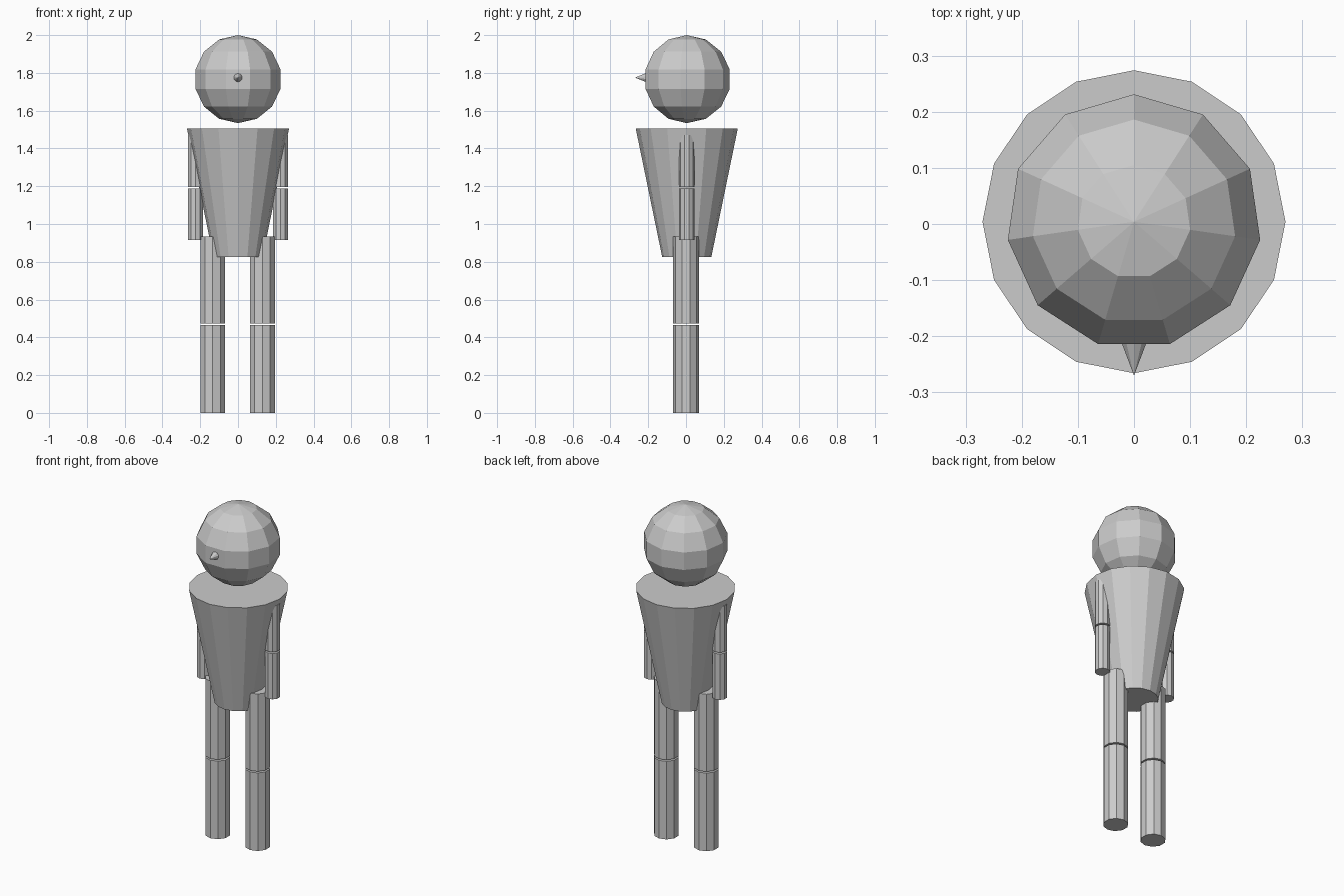
import bpy
from math import pi

if "Cube" in bpy.data.objects:
    bpy.data.objects.remove(bpy.data.objects["Cube"], do_unlink=True)

GREY = (0.6, 0.6, 0.6, 1)
grey = bpy.data.materials.new("plain grey")
grey.use_nodes = True
grey.diffuse_color = GREY
grey.node_tree.nodes["Principled BSDF"].inputs["Base Color"].default_value = GREY


def finish(name):
    ob = bpy.context.object
    ob.name = name
    ob.data.materials.append(grey)
    return ob


def tube(name, sides, x, y, bottom, top, r_bottom, r_top):
    """Upright faceted cylinder or tapered cone."""
    bpy.ops.mesh.primitive_cone_add(
        vertices=sides, radius1=r_bottom, radius2=r_top,
        depth=top - bottom, location=(x, y, (bottom + top) / 2))
    return finish(name)


# Head floating above the torso
bpy.ops.mesh.primitive_uv_sphere_add(
    segments=11, ring_count=7, radius=0.233, location=(0, 0.004, 1.767))
head = finish("head")
# Turn a vertex to the back so that a flat facet carries the nose
points = [v.co for v in head.data.vertices if abs(v.co.x) < 0.001 and abs(v.co.z) < 0.2]
if not any(p.y > 0 for p in points):
    head.rotation_euler.z = pi / 2

# Pointed nose
bpy.ops.mesh.primitive_cone_add(
    vertices=10, radius1=0.028, radius2=0, depth=0.07,
    location=(0, -0.235, 1.775), rotation=(pi / 2, 0, 0))
finish("nose")

# Torso tapering to the waist
tube("torso", 16, 0, 0.004, 0.825, 1.505, 0.13, 0.27)

# Limbs in two segments with a narrow gap at each joint
for side, s, leg_x in (("left", 1, 0.129), ("right", -1, -0.134)):
    tube(side + "_upper_arm", 10, s * 0.225, 0.004, 1.197, 1.47, 0.042, 0.042)
    tube(side + "_forearm", 10, s * 0.225, 0.004, 0.915, 1.188, 0.042, 0.042)
    tube(side + "_thigh", 10, leg_x, 0, 0.474, 0.935, 0.069, 0.069)
    tube(side + "_shin", 10, leg_x, 0, 0, 0.465, 0.069, 0.069)
